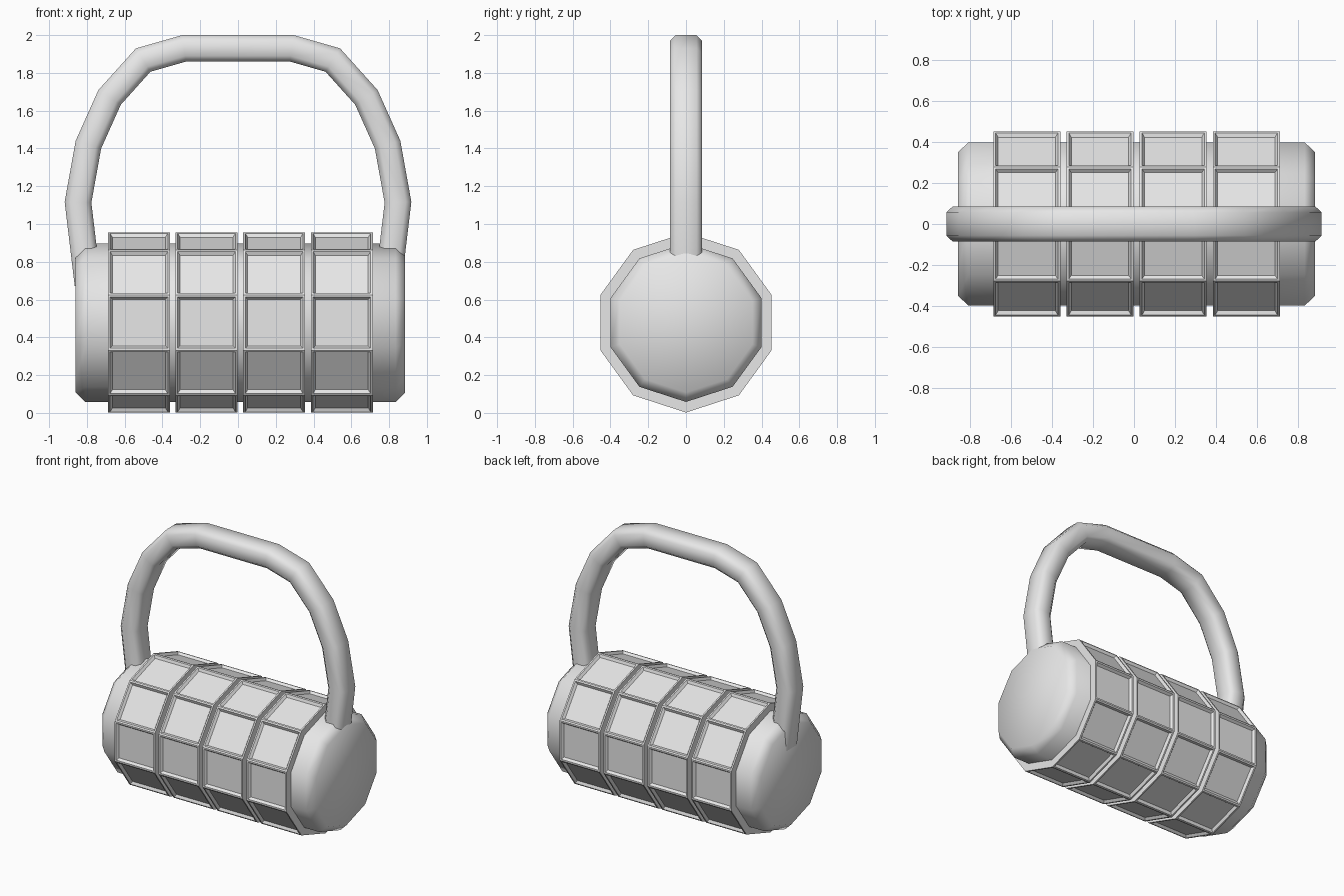
import bpy, bmesh, math
from mathutils import Vector

if "Cube" in bpy.data.objects:
    bpy.data.objects.remove(bpy.data.objects["Cube"], do_unlink=True)

SIDES = 10
AXIS_Z = 0.478
CENTRE_X = 0.0125

grey = bpy.data.materials.new("plain_grey")
grey.use_nodes = True
grey.diffuse_color = (0.8, 0.8, 0.8, 1)
grey.node_tree.nodes["Principled BSDF"].inputs["Base Color"].default_value = (0.8, 0.8, 0.8, 1)


def finish(bm, name, smooth_angle=None):
    bmesh.ops.recalc_face_normals(bm, faces=bm.faces)
    mesh = bpy.data.meshes.new(name)
    bm.to_mesh(mesh)
    bm.free()
    mesh.materials.append(grey)
    obj = bpy.data.objects.new(name, mesh)
    bpy.context.collection.objects.link(obj)
    if smooth_angle:
        bpy.ops.object.select_all(action='DESELECT')
        obj.select_set(True)
        bpy.context.view_layer.objects.active = obj
        bpy.ops.object.shade_smooth_by_angle(angle=math.radians(smooth_angle))
    return obj


def skin(rings):
    """Joins rings of points into a capped tube; returns the bmesh and its side faces."""
    bm = bmesh.new()
    loops = [[bm.verts.new(p) for p in ring] for ring in rings]
    count = len(loops[0])
    sides = []
    for a, b in zip(loops, loops[1:]):
        for i in range(count):
            j = (i + 1) % count
            sides.append(bm.faces.new((a[i], a[j], b[j], b[i])))
    bm.faces.new(loops[0][::-1])
    bm.faces.new(loops[-1])
    bm.normal_update()
    return bm, sides


def barrel_ring(x, radius):
    """Ten-sided ring around the x axis with a corner at the top."""
    return [Vector((x, radius * math.sin(t), AXIS_Z + radius * math.cos(t)))
            for t in (math.tau * i / SIDES for i in range(SIDES))]


# Barrel with chamfered ends
half = 0.8725
stations = [(-half, 0.37), (0.05 - half, 0.42), (half - 0.05, 0.42), (half, 0.37)]
bm, _ = skin([barrel_ring(CENTRE_X + x, r) for x, r in stations])
finish(bm, "barrel", 60)

# Four bands of framed, recessed panels
BAND_WIDTH, BAND_PITCH = 0.328, 0.358
for n in range(4):
    x = CENTRE_X + (n - 1.5) * BAND_PITCH
    bm, sides = skin([barrel_ring(x - BAND_WIDTH / 2, 0.476),
                      barrel_ring(x + BAND_WIDTH / 2, 0.476)])
    bmesh.ops.recalc_face_normals(bm, faces=bm.faces)
    bmesh.ops.inset_individual(bm, faces=sides, thickness=0.016)
    bmesh.ops.inset_individual(bm, faces=sides, thickness=0.018, depth=-0.018)
    finish(bm, f"panel_band_{n + 1}")

# Arched handle: chamfered section swept along a mirrored path
half_path = [(-0.795, 0.68), (-0.847, 1.115), (-0.792, 1.42),
             (-0.68, 1.67), (-0.502, 1.868), (-0.285, 1.93)]
path = [Vector(p) for p in half_path + [(-x, z) for x, z in reversed(half_path)]]
HT, HW, CH = 0.07, 0.086, 0.03
section = [(HT, HW - CH), (HT - CH, HW), (CH - HT, HW), (-HT, HW - CH),
           (-HT, CH - HW), (CH - HT, -HW), (HT - CH, -HW), (HT, CH - HW)]
rings = []
for i, p in enumerate(path):
    before = (p - path[i - 1]).normalized() if i else (path[1] - p).normalized()
    after = (path[i + 1] - p).normalized() if i + 1 < len(path) else before
    tangent = (before + after).normalized()
    stretch = 1 / tangent.dot(after)
    out = Vector((-tangent.y, tangent.x)) * stretch
    rings.append([Vector((p.x + out.x * a, b, p.y + out.y * a)) for a, b in section])
bm, _ = skin(rings)
finish(bm, "handle", 60)
